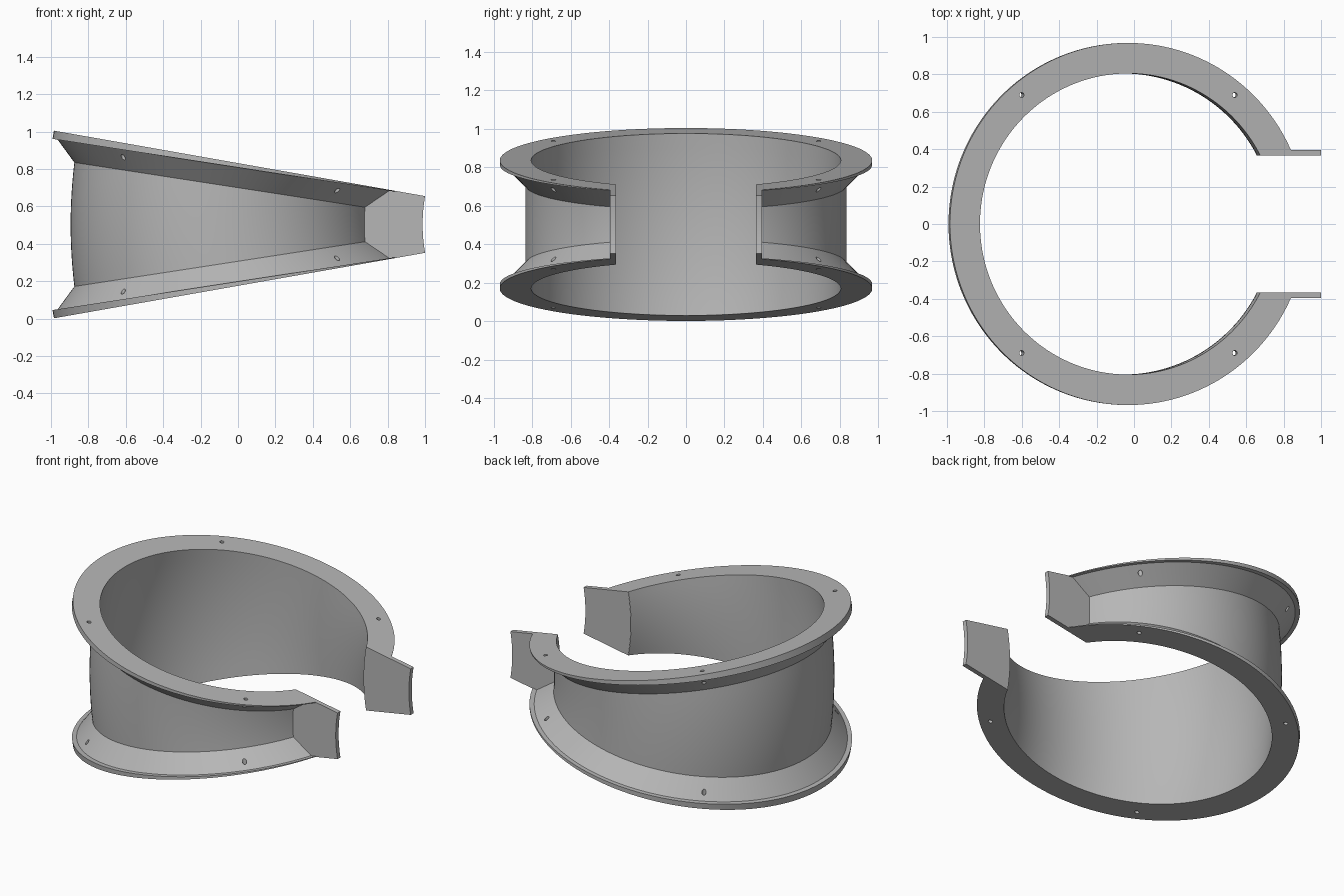
import bpy, bmesh
from math import sin, cos, pi, radians, asin, atan2
from mathutils import Matrix, Vector

if "Cube" in bpy.data.objects:
    bpy.data.objects.remove(bpy.data.objects["Cube"])

# The collar is a slice of a torus whose bend axis lies along y at (HINGE, MID)
HINGE, MID, TILT = 1.86, 0.503, radians(10)
BEND = 1.92                       # bend radius of the tube centre line
INNER, OUTER, LIP, RIM = 0.805, 0.835, 0.94, 0.968
GAP, PLATE = 0.365, 0.03          # half width of the opening, tab thickness
SEGMENTS, WALL_STEPS = 128, 12

grey = bpy.data.materials.new("warm_grey")
grey.use_nodes = True
colour = (0.47, 0.47, 0.47, 1)
grey.diffuse_color = colour
grey.node_tree.nodes["Principled BSDF"].inputs["Base Color"].default_value = colour


def bent(s, y, angle):
    """Point at distance s from the bend axis, swung up by angle."""
    return Vector((HINGE - s * cos(angle), y, MID + s * sin(angle)))


def flange_point(r, phi, depth, side):
    """Point on a tilted flange, sunk by depth towards the middle."""
    p = bent(BEND + r * cos(phi), r * sin(phi), side * TILT)
    return p + Vector((-sin(TILT), 0, -side * cos(TILT))) * depth


def lip_depth(r, phi):
    x = HINGE - (BEND + r * cos(phi)) * cos(TILT)
    return max(0.004, 0.023 - 0.022 * x)


def section(t):
    """Closed cross-section at fraction t (-1 to 1) of the way round."""
    def phi(r):
        return t * (pi - asin((GAP + 0.002) / r))
    steps = [1 - 2 * i / WALL_STEPS for i in range(WALL_STEPS + 1)]

    def flange(side):
        return [flange_point(RIM, phi(RIM), 0, side),
                flange_point(RIM, phi(RIM), lip_depth(RIM, phi(RIM)), side),
                flange_point(LIP, phi(LIP), lip_depth(LIP, phi(LIP)), side)]

    a = phi(OUTER)
    s = BEND + OUTER * cos(a)
    top = TILT - atan2(lip_depth(OUTER, a) + 0.107, s)
    outside = [bent(s, OUTER * sin(a), top * k) for k in steps]
    b = phi(INNER)
    inside = [bent(BEND + INNER * cos(b), INNER * sin(b), TILT * k) for k in steps]
    return flange(1) + outside + flange(-1)[::-1] + inside[::-1]


def make_object(name, rings, closed_caps=True):
    """Skin a row of matching closed sections and cap both ends."""
    bm = bmesh.new()
    loops = [[bm.verts.new(p) for p in ring] for ring in rings]
    n = len(loops[0])
    for a, b in zip(loops, loops[1:]):
        for i in range(n):
            j = (i + 1) % n
            bm.faces.new((a[i], a[j], b[j], b[i]))
    bm.faces.new(loops[0][::-1])
    bm.faces.new(loops[-1])
    bmesh.ops.recalc_face_normals(bm, faces=bm.faces)
    mesh = bpy.data.meshes.new(name)
    bm.to_mesh(mesh)
    bm.free()
    mesh.materials.append(grey)
    obj = bpy.data.objects.new(name, mesh)
    bpy.context.collection.objects.link(obj)
    return obj


def smooth(obj):
    bpy.ops.object.select_all(action='DESELECT')
    bpy.context.view_layer.objects.active = obj
    obj.select_set(True)
    bpy.ops.object.shade_smooth_by_angle(angle=radians(20))


# Flanged collar, open on one side
collar = make_object("flanged_collar",
                     [section(2 * i / SEGMENTS - 1) for i in range(SEGMENTS + 1)])

# Bolt hole cutters, four through each flange
bm = bmesh.new()
for side in (1, -1):
    for phi in (50, -50, 130, -130):
        place = (Matrix.Translation(flange_point(0.9, radians(phi), 0.02, side))
                 @ Matrix.Rotation(side * TILT, 4, 'Y'))
        bmesh.ops.create_cone(bm, cap_ends=True, segments=16, radius1=0.013,
                              radius2=0.013, depth=0.26, matrix=place)
mesh = bpy.data.meshes.new("bolt_hole_cutters")
bm.to_mesh(mesh)
bm.free()
mesh.materials.append(grey)
cutter = bpy.data.objects.new("bolt_hole_cutters", mesh)
bpy.context.collection.objects.link(cutter)
cutter.hide_render = True
cutter.hide_viewport = True
cutter.display_type = 'WIRE'

smooth(collar)
holes = collar.modifiers.new("bolt_holes", 'BOOLEAN')
holes.operation = 'DIFFERENCE'
holes.solver = 'EXACT'
holes.object = cutter

# Wedge-shaped end tabs beside the opening
near, far = 0.873, BEND - (INNER ** 2 - GAP ** 2) ** 0.5
for name, sign in (("back_tab", 1), ("front_tab", -1)):
    y0, y1 = sign * GAP, sign * (GAP + PLATE)
    rings = []
    for i in range(WALL_STEPS + 1):
        angle = TILT * (1 - 2 * i / WALL_STEPS)
        rings.append([bent(near, y0, angle), bent(far, y0, angle),
                      bent(far, y1, angle), bent(near, y1, angle)])
    smooth(make_object(name, rings))
